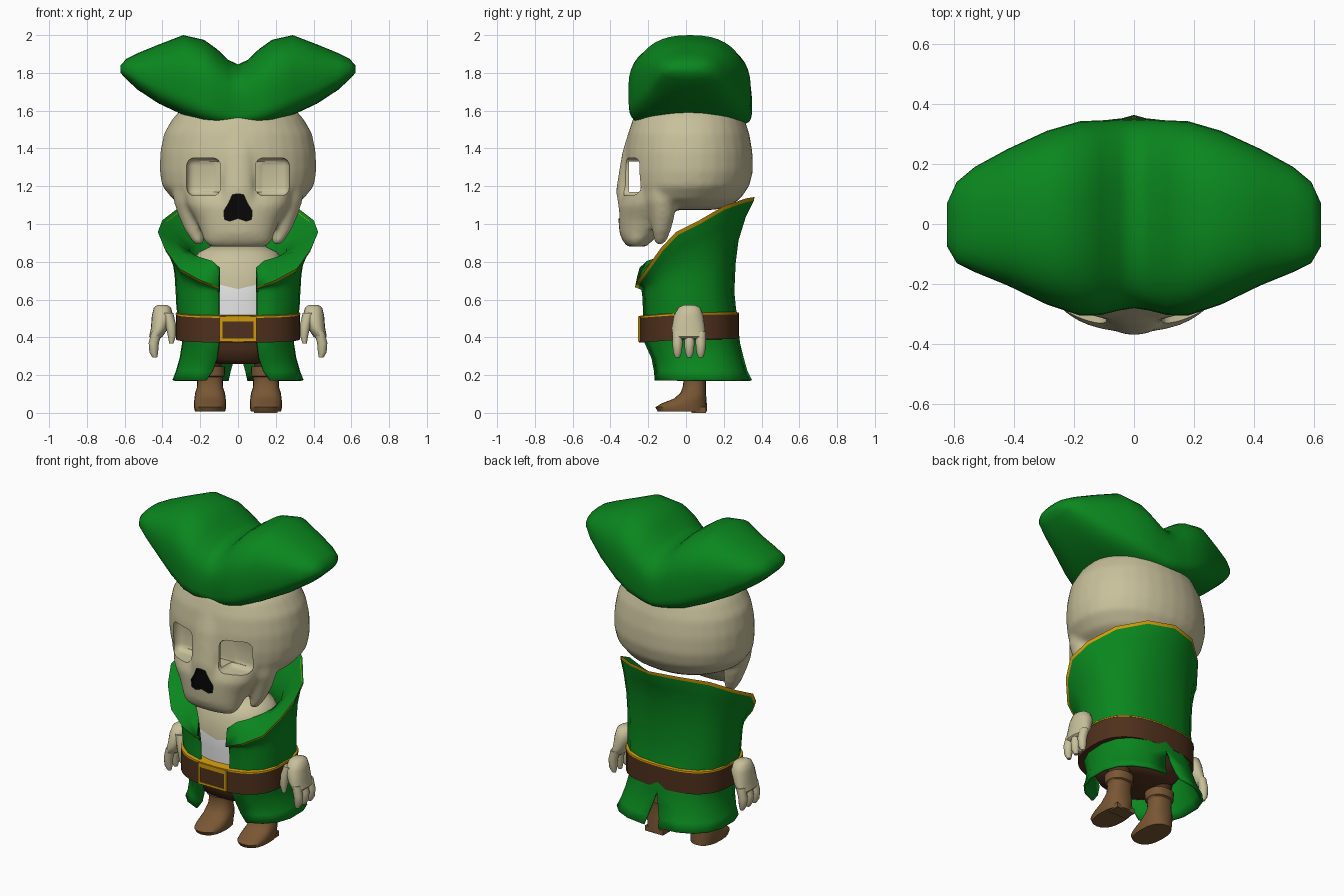
import bpy, bmesh, math
from mathutils import Vector

cube = bpy.data.objects.get("Cube")
if cube:
    bpy.data.objects.remove(cube)


def material(name, r, g, b):
    m = bpy.data.materials.new(name)
    m.use_nodes = True
    m.diffuse_color = (r, g, b, 1)
    node = next(n for n in m.node_tree.nodes if n.type == 'BSDF_PRINCIPLED')
    node.inputs["Base Color"].default_value = (r, g, b, 1)
    node.inputs["Roughness"].default_value = 0.8
    return m


green = material("coat green", .003, .24, .013)
bone = material("bone", .58, .53, .33)
gold = material("gold trim", .62, .32, .003)
belt_brown = material("belt brown", .078, .03, .012)
boot_brown = material("boot brown", .19, .095, .034)
white = material("shirt white", .85, .85, .85)
black = material("nose black", .002, .002, .002)


def finish(ob, angle=50):
    bpy.ops.object.select_all(action='DESELECT')
    ob.select_set(True)
    bpy.context.view_layer.objects.active = ob
    bpy.ops.object.shade_smooth_by_angle(angle=math.radians(angle))
    return ob


def mirror(ob):
    ob.modifiers.new("Mirror", 'MIRROR').merge_threshold = .002


def apply_modifier(ob, name, kind, **settings):
    m = ob.modifiers.new(name, kind)
    for key, value in settings.items():
        setattr(m, key, value)
    bpy.context.view_layer.objects.active = ob
    bpy.ops.object.modifier_apply(modifier=m.name)


def loft(name, rings, mat, closed=True, caps=True, mirrored=False, angle=50):
    """Skin a list of equal-length point rows."""
    bm = bmesh.new()
    rows = [[bm.verts.new(p) for p in ring] for ring in rings]
    n = len(rows[0])
    for a, b in zip(rows, rows[1:]):
        for i in range(n if closed else n - 1):
            j = (i + 1) % n
            bm.faces.new((a[i], a[j], b[j], b[i]))
    if caps:
        bm.faces.new(rows[0])
        bm.faces.new(rows[-1])
    bmesh.ops.recalc_face_normals(bm, faces=bm.faces)
    me = bpy.data.meshes.new(name)
    bm.to_mesh(me)
    bm.free()
    me.materials.append(mat)
    ob = bpy.data.objects.new(name, me)
    bpy.context.collection.objects.link(ob)
    finish(ob, angle)
    if mirrored:
        mirror(ob)
    return ob


def soft(v, p):
    return math.copysign(abs(v) ** (2 / p), v)


def oval(z, hw, yf, yb, cx=0, p=2.0, n=32):
    """Horizontal rounded ring between a front and a back y."""
    turns = [2 * math.pi * i / n for i in range(n)]
    return [Vector((cx + hw * soft(math.sin(a), p),
                    (yf + yb) / 2 - (yb - yf) / 2 * soft(math.cos(a), p), z)) for a in turns]


def tube(name, stations, mat, mirrored=True):
    """Tapered limb from (x, y, z, radius) stations."""
    rings = [oval(z, r, y - r, y + r, x, n=12) for x, y, z, r in stations]
    return loft(name, rings, mat, mirrored=mirrored)


def box(name, lo, hi, mat, bevel=0):
    lo, hi = Vector(lo), Vector(hi)
    bpy.ops.mesh.primitive_cube_add(size=1, location=(lo + hi) / 2)
    ob = bpy.context.object
    ob.name = name
    ob.scale = hi - lo
    bpy.ops.object.transform_apply(location=False)
    ob.data.materials.append(mat)
    if bevel:
        apply_modifier(ob, "Bevel", 'BEVEL', width=bevel, segments=4)
    return ob


# Two-lobed hat, lofted from side to side: x, bottom, top, front, back
half = [(0, 1.515, 1.845, -.28, .35), (.05, 1.517, 1.868, -.288, .348), (.11, 1.523, 1.925, -.303, .345),
        (.18, 1.537, 1.975, -.305, .342), (.29, 1.577, 2.0, -.268, .31), (.42, 1.638, 1.95, -.205, .25),
        (.53, 1.71, 1.905, -.16, .19), (.59, 1.765, 1.875, -.13, .14), (.622, 1.8, 1.84, -.075, .07)]
sections = [(-s[0], *s[1:]) for s in half[:0:-1]] + half
hat = []
for x, zb, zt, yf, yb in sections:
    zc = zb + .42 * (zt - zb)
    flat = 6 - 3.5 * min(1, abs(x) / .55)
    ring = []
    for i in range(40):
        a = 2 * math.pi * i / 40
        c, s = math.cos(a), math.sin(a)
        p = 2.4 if s > 0 else flat
        ring.append((x, (yf + yb) / 2 + (yb - yf) / 2 * soft(c, p),
                     zc + (zt - zc if s > 0 else zc - zb) * soft(s, p)))
    hat.append(ring)
loft("hat", hat, green, angle=60)

# Skull: cranium, upper jaw, nose bridge and cheek lobes melted together
head = [(1.075, .2, -.24, .15), (1.09, .27, -.27, .22), (1.13, .345, -.305, .285), (1.2, .402, -.32, .335),
        (1.28, .415, -.325, .355), (1.38, .412, -.322, .352), (1.48, .392, -.307, .335),
        (1.56, .345, -.28, .308), (1.64, .27, -.22, .25), (1.7, .15, -.12, .14)]
skull = loft("skull", [oval(*s, p=2.1) for s in head], bone)
jaw = [(1.18, .29, -.33, -.05), (1.1, .27, -.36, -.05), (1.02, .222, -.358, -.08),
       (.95, .192, -.352, -.13), (.91, .18, -.335, -.18), (.88, .15, -.31, -.21)]
bridge = [(1.5, .07, -.3, -.25), (1.38, .075, -.337, -.28), (1.28, .078, -.354, -.28),
          (1.18, .085, -.37, -.28), (1.08, .11, -.365, -.27)]
lobes = [(.265, -.13, 1.2, .085), (.262, -.13, 1.12, .08), (.25, -.125, 1.04, .066),
         (.23, -.13, .96, .05), (.212, -.135, .91, .034), (.206, -.14, .89, .02)]
parts = [loft("upper_jaw", [oval(*s, p=2.2) for s in jaw], bone),
         loft("nose_bridge", [oval(*s) for s in bridge], bone)]
for side in (-1, 1):
    parts.append(tube("cheek_lobe", [(side * x, y, z, r) for x, y, z, r in lobes], bone, mirrored=False))
for part in [skull] + parts:
    part.select_set(True)
bpy.context.view_layer.objects.active = skull
bpy.ops.object.join()
apply_modifier(skull, "Melt", 'REMESH', mode='VOXEL', voxel_size=.014)
apply_modifier(skull, "Soften", 'SMOOTH', factor=.5, iterations=10)

# Cut eye sockets, open to each other behind the bridge, and a black nose recess
cutters = [box("socket_cutter", (s * .182 - .09, -.5, 1.15), (s * .182 + .09, -.2, 1.35), bone, bevel=.042)
           for s in (-1, 1)]
cutters.append(box("socket_link_cutter", (-.2, -.303, 1.17), (.2, -.205, 1.33), bone))
nose = [(0, 1.16), (.03, 1.155), (.05, 1.11), (.075, 1.07), (.072, 1.025), (.045, 1.015), (0, 1.03)]
nose += [(-x, z) for x, z in nose[-2:0:-1]]
cutters.append(loft("nose_cutter", [[(x, y, z) for x, z in nose] for y in (-.45, -.335)], black))
for c in cutters:
    c.hide_render = True
    apply_modifier(skull, "Cut", 'BOOLEAN', operation='DIFFERENCE', solver='EXACT',
                   material_mode='TRANSFER', object=c)
    bpy.data.objects.remove(c)
finish(skull, 45)

# Torso: bone chest above a white shirt with a shallow V edge
body = [(.42, .24, -.2, .2), (.6, .25, -.208, .2), (.665, .25, -.206, .2), (.72, .25, -.2, .2),
        (.8, .24, -.18, .18), (.85, .21, -.15, .16), (.885, .14, -.09, .11)]
rings = [oval(*s, p=2.2) for s in body]
for v in rings[2]:
    v.z += min(.25 * abs(v.x), .025) - .01
torso = loft("torso", rings, bone)
torso.data.materials.append(white)
for f in torso.data.polygons:
    f.material_index = int(f.center.z < .66)

# Coat: half shell from hem to turned-out collar, with a back slit
rim = [Vector(p) for p in [(.1, -.265, .668), (.2, -.25, .705), (.31, -.205, .765), (.385, -.13, .87),
                           (.42, -.05, .955), (.397, .07, 1.015), (.3, .2, 1.09), (.16, .315, 1.13),
                           (0, .36, 1.138)]]
fold = [Vector(p) for p in [(.1, -.243, .765), (.14, -.205, .8), (.19, -.16, .815), (.23, -.1, .83),
                            (.26, -.03, .85), (.26, .06, .87), (.22, .14, .89), (.12, .19, .9), (0, .21, .9)]]
# z, half width, front, back, front gap, back gap
levels = [(.172, .345, -.18, .345, .17, .05), (.22, .325, -.175, .32, .135, .04), (.29, .305, -.185, .3, .11, .02),
          (.37, .292, -.22, .28, .1, 0), (.46, .31, -.228, .27, .1, 0), (.56, .322, -.228, .258, .1, 0),
          (.64, .326, -.232, .25, .1, 0)]
shell = []
for z, hw, yf, yb, gap, slit in levels:
    p = 2.5
    a0 = math.asin((gap / hw) ** (p / 2))
    a1 = math.pi - math.asin((slit / hw) ** (p / 2))
    row = []
    for k in range(9):
        a = a0 + (a1 - a0) * k / 8
        row.append(Vector((hw * soft(math.sin(a), p),
                           (yf + yb) / 2 - (yb - yf) / 2 * soft(math.cos(a), p), z)))
    shell.append(row)
base = shell[-1]
for t, out in ((.3, .06), (.55, .2), (.8, .55)):
    row = []
    for b, r in zip(base, rim):
        v = b.lerp(r, out)
        v.z = b.z + (r.z - b.z) * t
        row.append(v)
    shell.append(row)
# Narrow row below the rim carries the gold edging
shell.append([r + (v - r) * min(.9, .014 / (v - r).length) for v, r in zip(shell[-1], rim)])
edging = len(shell) - 1
shell += [rim, [r.lerp(f, .5) for r, f in zip(rim, fold)], fold]
shell.append([Vector((f.x * .98 if k else .1, f.y * .95, .64)) for k, f in enumerate(fold)])
coat = loft("coat", shell, green, closed=False, caps=False, mirrored=True)
coat.data.materials.append(gold)
for f in coat.data.polygons:
    f.material_index = int(f.index // 8 == edging)
thick = coat.modifiers.new("Thickness", 'SOLIDIFY')
thick.thickness, thick.offset = .012, 0


# Belt dips slightly at the front and has a gold upper edge
def belt_ring(z, grow=0):
    ring = oval(z, .328 + grow, -.248 - grow, .28 + grow, p=2.6, n=40)
    for v in ring:
        v.z -= .018 * max(0, -v.y / .248)
    return ring


loft("belt", [belt_ring(z) for z in (.39, .46, .522)], belt_brown)
loft("belt_trim", [belt_ring(.521, .002), belt_ring(.53, .001), belt_ring(.533, -.012)], gold)

# Buckle: four gold bars round a brown plate
box("buckle_plate", (-.09, -.251, .385), (.09, -.24, .5), belt_brown)
for name, lo, hi in [("buckle_top", (-.097, .484), (.097, .51)), ("buckle_bottom", (-.097, .378), (.097, .393)),
                     ("buckle_left", (.082, .378), (.097, .51)), ("buckle_right", (-.097, .378), (-.082, .51))]:
    box(name, (lo[0], -.255, lo[1]), (hi[0], -.24, hi[1]), gold)

# Trousers and boots
hips = [(.26, .1, -.13, .13), (.28, .2, -.165, .17), (.34, .25, -.185, .21), (.42, .26, -.2, .22)]
loft("trousers", [oval(*s, p=2.6) for s in hips], belt_brown)
tube("trouser_leg", [(.15, .05, .33, .075), (.15, .05, .2, .055)], belt_brown)
boot = [(.008, .08, -.15, .112), (.03, .085, -.162, .112), (.05, .085, -.13, .11), (.075, .083, -.065, .108),
        (.105, .079, -.03, .106), (.135, .069, -.018, .105), (.175, .068, -.012, .105), (.19, .07, -.015, .108),
        (.195, .078, -.028, .118), (.245, .08, -.03, .12)]
loft("boot", [oval(*s, cx=.148, p=2.4, n=20) for s in boot], boot_brown, mirrored=True)
mirror(box("boot_heel", (.086, .03, 0), (.21, .105, .03), boot_brown))

# Hands hang beside the belt
palm = [(.572, .4, .025, -.01, .045), (.558, .4, .045, -.04, .075), (.515, .4, .056, -.065, .092),
        (.45, .415, .046, -.076, .1), (.405, .434, .036, -.072, .102), (.39, .437, .02, -.05, .08)]
loft("palm", [oval(z, hw, yf, yb, cx, p=2.2, n=20) for z, cx, hw, yf, yb in palm], bone, mirrored=True)
for name, y in (("index_finger", -.045), ("middle_finger", .018), ("little_finger", .078)):
    tube(name, [(.43, y, .43, .028), (.446, y, .37, .027), (.446, y, .32, .023), (.44, y, .292, .012)], bone)
tube("thumb", [(.375, -.03, .53, .032), (.357, -.045, .47, .028), (.35, -.05, .41, .022), (.353, -.052, .368, .011)],
     bone)
